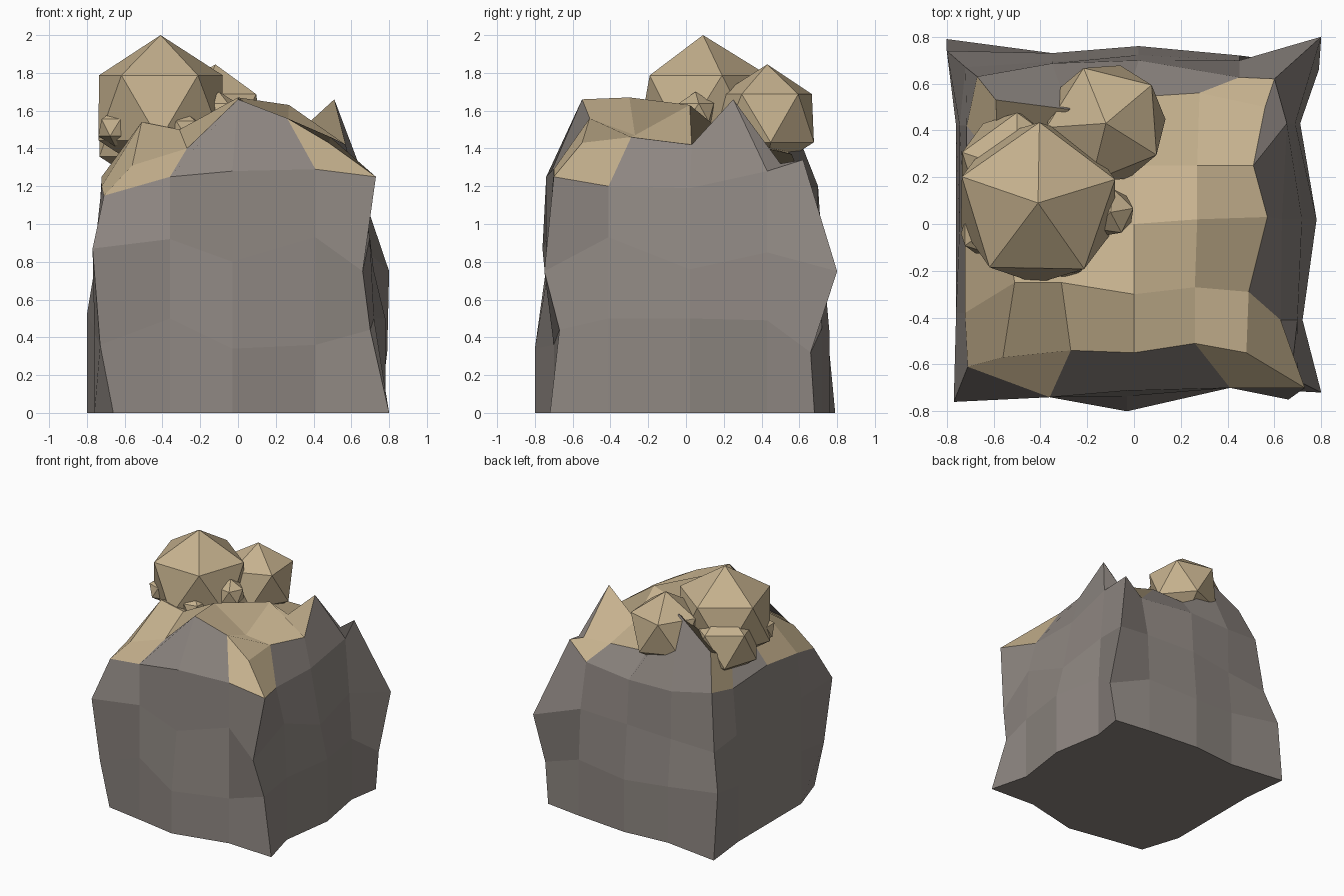
import bpy, bmesh, math
from mathutils import Matrix

if "Cube" in bpy.data.objects:
    bpy.data.objects.remove(bpy.data.objects["Cube"])


def material(name, rgb):
    m = bpy.data.materials.new(name)
    m.diffuse_color = (*rgb, 1)
    m.use_nodes = True
    m.node_tree.nodes["Principled BSDF"].inputs["Base Color"].default_value = m.diffuse_color
    return m


rock = material("rock", (0.27, 0.24, 0.22))
sand = material("sand", (0.56, 0.44, 0.27))


def finish(bm, name, mats):
    bmesh.ops.recalc_face_normals(bm, faces=bm.faces)
    me = bpy.data.meshes.new(name)
    bm.to_mesh(me)
    bm.free()
    for m in mats:
        me.materials.append(m)
    ob = bpy.data.objects.new(name, me)
    bpy.context.collection.objects.link(ob)


# Rock corners at four levels: front left, front right, back right, back left
corners = [
    [(-.66, -.69, 0), (-.73, -.71, .36), (-.77, -.76, .87), (-.71, -.61, 1.15)],
    [(.80, -.72, 0), (.70, -.67, .44), (.66, -.75, .75), (.73, -.70, 1.25)],
    [(.75, .68, 0), (.79, .66, .32), (.80, .80, .75), (.60, .62, 1.34)],
    [(-.80, .79, 0), (-.80, .74, .52), (-.72, .67, .80), (-.67, .63, 1.25)],
]
# Three columns between each pair of corners: x, y and heights of levels 1-3
columns = [
    [(-.36, -.74, .5, .92, 1.25), (-.03, -.80, .34, .80, 1.28), (.41, -.70, .36, .93, 1.29)],
    [(.72, -.41, .5, .93, 1.20), (.78, .02, .5, .76, 1.19), (.71, .43, .49, .85, 1.28)],
    [(.45, .72, .45, .85, 1.20), (.02, .76, .42, .85, 1.2), (-.35, .73, .45, .82, 1.2)],
    [(-.76, .42, .45, .85, 1.22), (-.76, 0, .4, .85, 1.25), (-.76, -.38, .42, .85, 1.2)],
]
# How far those columns are drawn in (across the side) at levels 2 and 3
lean = [
    [(1, 1), (.92, .89), (1, 1)],
    [(.97, .87), (.92, .81), (.97, .92)],
    [(.97, .87), (.95, .92), (.95, .94)],
    [(.98, .94), (.98, .95), (1, .95)],
]
# Bumpy top grid, front row to back row
top = [
    [(-.56, -.57, 1.31), (-.27, -.54, 1.40), (0, -.55, 1.66), (.26, -.51, 1.56), (.48, -.55, 1.43)],
    [(-.51, -.25, 1.54), (-.31, -.25, 1.50), (0, -.30, 1.67), (.26, -.27, 1.47), (.49, -.29, 1.46)],
    [(-.55, 0, 1.45), (-.28, 0, 1.45), (0, 0, 1.52), (.27, .02, 1.63), (.57, .03, 1.42)],
    [(-.58, .25, 1.38), (-.28, .25, 1.40), (0, .25, 1.46), (.27, .25, 1.44), (.51, .25, 1.66)],
    [(-.59, .53, 1.52), (-.28, .49, 1.73), (-.03, .54, 1.38), (.28, .56, 1.37), (.56, .50, 1.32)],
]

# Rock block with sandy top
bm = bmesh.new()
rings = []
for lvl in range(4):
    ring = []
    for side in range(4):
        ring.append(bm.verts.new(corners[side][lvl]))
        for (x, y, *h), l in zip(columns[side], lean[side]):
            k = l[lvl - 2] if lvl > 1 else 1
            x, y = (x * k, y) if side % 2 else (x, y * k)
            ring.append(bm.verts.new((x, y, h[lvl - 1] if lvl else 0)))
    rings.append(ring)
grid = [[bm.verts.new(p) for p in row] for row in top]
rings.append(grid[0][:4] + [r[4] for r in grid[:4]]
             + grid[4][:0:-1] + [r[0] for r in grid[:0:-1]])
bm.faces.new(rings[0][::-1])
sandy_sides = {0, 3, 4, 8, 12, 14, 15}
for lvl in range(4):
    a, b = rings[lvl], rings[lvl + 1]
    for i in range(16):
        j = (i + 1) % 16
        f = bm.faces.new((a[i], a[j], b[j], b[i]))
        f.material_index = int(lvl == 3 and i in sandy_sides)
for r in range(4):
    for c in range(4):
        f = bm.faces.new((grid[r][c], grid[r][c + 1], grid[r + 1][c + 1], grid[r + 1][c]))
        f.material_index = int((r, c) != (3, 1))
finish(bm, "rock_block", [rock, sand])


# Sandy boulders and pebbles resting on top: name, centre, radius, turn
def boulder(name, loc, radius, turn):
    bm = bmesh.new()
    bmesh.ops.create_icosphere(
        bm, subdivisions=1, radius=radius,
        matrix=Matrix.Translation(loc) @ Matrix.Rotation(math.radians(turn), 4, 'Z'))
    finish(bm, name, [sand])


for args in [
    ("large_boulder", (-.41, .09, 1.615), .385, 17),
    ("back_boulder", (-.12, .43, 1.56), .285, 40),
    ("left_boulder", (-.50, .23, 1.48), .275, 18),
    ("right_pebble", (-.10, .05, 1.59), .11, 10),
    ("front_pebble", (-.29, -.14, 1.50), .10, 30),
    ("left_pebble", (-.65, -.04, 1.51), .10, 0),
]:
    boulder(*args)
